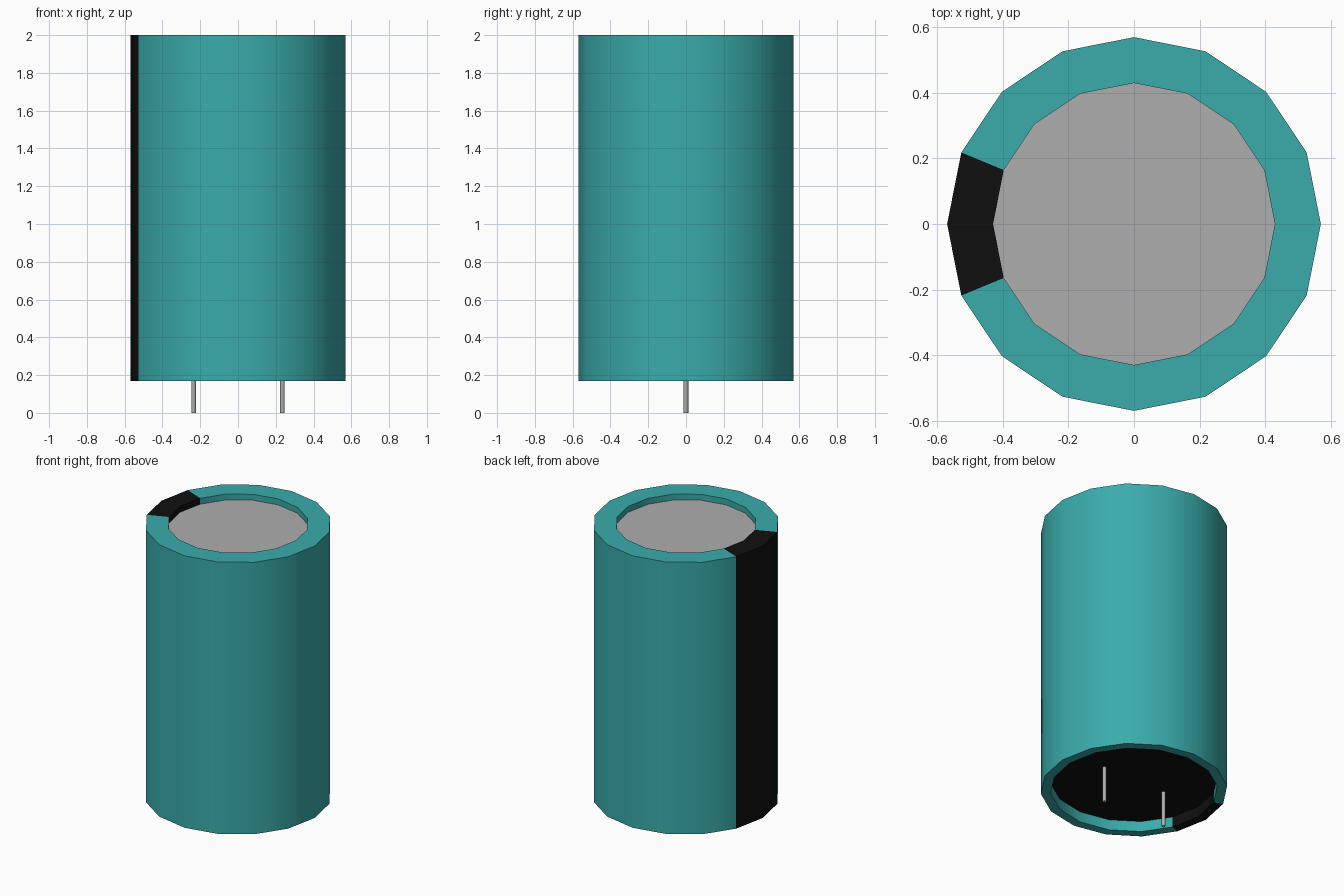
import bpy, bmesh, math

SIDES = 16
CAN_R, TOP_R, BASE_R = 0.57, 0.43, 0.51
BOTTOM, TOP = 0.17, 2.0
CAP_Z, FLOOR_Z = 1.96, 0.24

if "Cube" in bpy.data.objects:
    bpy.data.objects.remove(bpy.data.objects["Cube"])


def material(name, rgb):
    m = bpy.data.materials.new(name)
    m.use_nodes = True
    m.diffuse_color = (*rgb, 1)
    m.node_tree.nodes["Principled BSDF"].inputs["Base Color"].default_value = (*rgb, 1)
    return m


teal = material("teal", (0.043, 0.41, 0.41))
black = material("black", (0.005, 0.005, 0.005))
metal = material("grey metal", (0.42, 0.42, 0.42))


def finish(name, bm, *mats):
    mesh = bpy.data.meshes.new(name)
    bm.to_mesh(mesh)
    bm.free()
    obj = bpy.data.objects.new(name, mesh)
    bpy.context.collection.objects.link(obj)
    for m in mats:
        mesh.materials.append(m)
    bpy.ops.object.select_all(action="DESELECT")
    obj.select_set(True)
    bpy.context.view_layer.objects.active = obj
    bpy.ops.object.shade_smooth_by_angle(angle=math.radians(30))
    return obj


def ring(bm, r, z):
    angles = [math.tau * i / SIDES for i in range(SIDES)]
    return [bm.verts.new((r * math.cos(a), r * math.sin(a), z)) for a in angles]


# Sleeve: lathed profile with rolled-in rims, black stripe on the -x side
bm = bmesh.new()
profile = [(BASE_R, FLOOR_Z), (BASE_R, BOTTOM), (CAN_R, BOTTOM),
           (CAN_R, TOP), (TOP_R, TOP), (TOP_R, CAP_Z)]
rings = [ring(bm, r, z) for r, z in profile]
for low, high in zip(rings, rings[1:]):
    for i in range(SIDES):
        j = (i + 1) % SIDES
        face = bm.faces.new((low[i], low[j], high[j], high[i]))
        face.material_index = int(i in (SIDES // 2 - 1, SIDES // 2))
finish("sleeve", bm, teal, black)

# Recessed metal cap and black base seal
bm = bmesh.new()
bm.faces.new(ring(bm, TOP_R, CAP_Z))
finish("top_cap", bm, metal)
bm = bmesh.new()
bm.faces.new(reversed(ring(bm, BASE_R, FLOOR_Z)))
finish("base_seal", bm, black)

# Two wire leads
for side, x in (("left", 0.235), ("right", -0.235)):
    bpy.ops.mesh.primitive_cylinder_add(vertices=8, radius=0.012, depth=FLOOR_Z,
                                        location=(x, 0, FLOOR_Z / 2))
    lead = bpy.context.object
    lead.name = side + "_lead"
    lead.data.materials.append(metal)
    bpy.ops.object.shade_smooth_by_angle(angle=math.radians(50))
